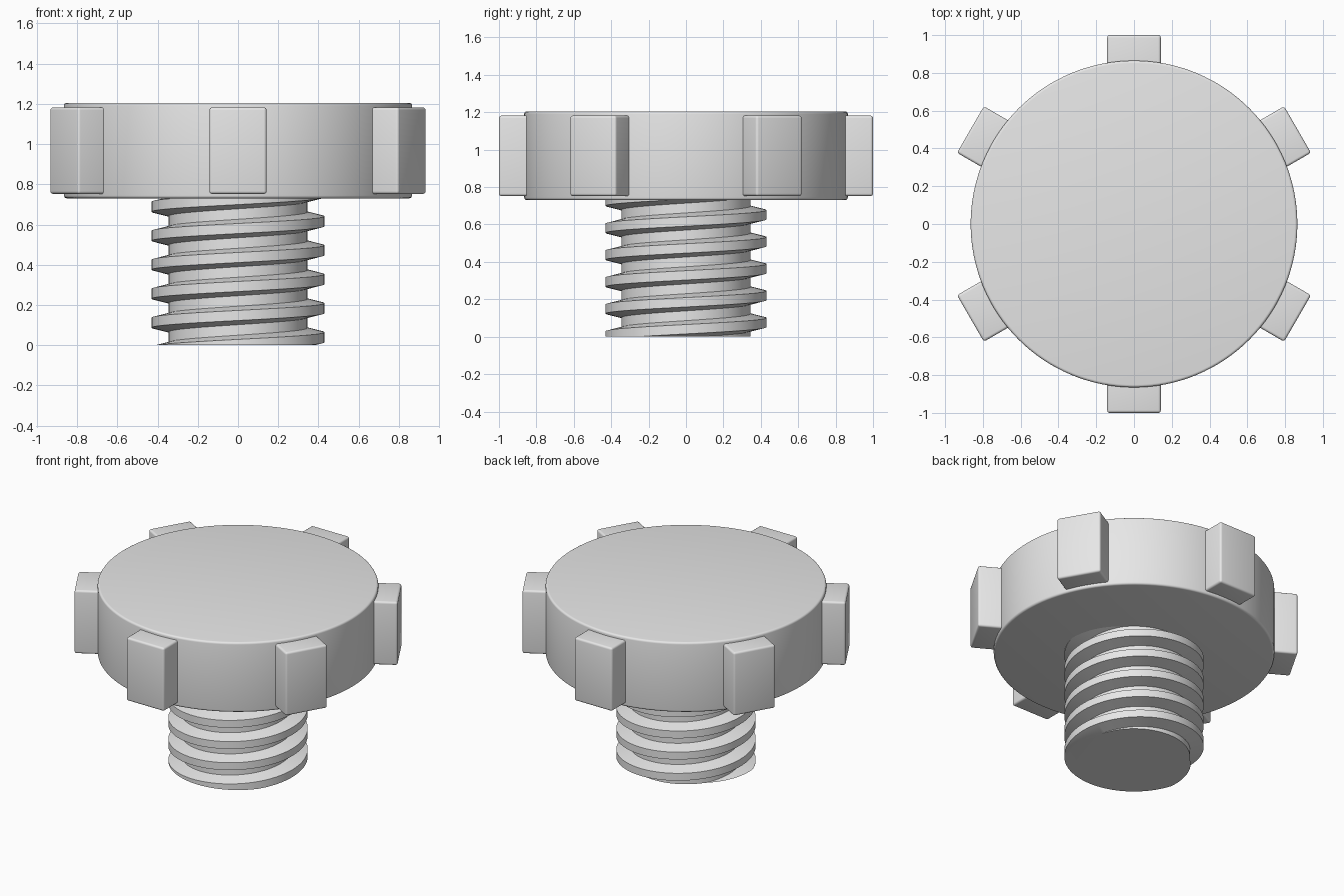
import bpy, bmesh
from math import sin, cos, pi, radians
from mathutils import Matrix, Vector

cube = bpy.data.objects.get("Cube")
if cube:
    bpy.data.objects.remove(cube, do_unlink=True)

GREY = (0.8, 0.8, 0.8, 1.0)
grey = bpy.data.materials.new("plain grey")
grey.use_nodes = True
grey.diffuse_color = GREY
grey.node_tree.nodes["Principled BSDF"].inputs["Base Color"].default_value = GREY


def finish(bm, name, bevel=0.0):
    """Turn a bmesh into a smooth-shaded object with optional rounded edges."""
    bmesh.ops.recalc_face_normals(bm, faces=bm.faces)
    if bevel:
        sharp = [e for e in bm.edges if e.calc_face_angle(0) > radians(40)]
        bmesh.ops.bevel(bm, geom=sharp, offset=bevel, segments=4,
                        profile=0.5, affect='EDGES', clamp_overlap=True)
    mesh = bpy.data.meshes.new(name)
    bm.to_mesh(mesh)
    bm.free()
    mesh.materials.append(grey)
    obj = bpy.data.objects.new(name, mesh)
    bpy.context.collection.objects.link(obj)
    bpy.ops.object.select_all(action='DESELECT')
    obj.select_set(True)
    bpy.context.view_layer.objects.active = obj
    bpy.ops.object.shade_smooth_by_angle(angle=radians(35))
    return obj


# Round head
HEAD_LOW, HEAD_HIGH = 0.73, 1.205
bm = bmesh.new()
bmesh.ops.create_cone(bm, cap_ends=True, segments=128, radius1=0.865,
                      radius2=0.865, depth=HEAD_HIGH - HEAD_LOW,
                      matrix=Matrix.Translation((0, 0, (HEAD_LOW + HEAD_HIGH) / 2)))
finish(bm, "head", 0.014)

# Six grip lugs around the rim
for k in range(6):
    bm = bmesh.new()
    bmesh.ops.create_cube(bm, size=1)
    bmesh.ops.scale(bm, vec=(0.3, 0.284, 0.43), verts=bm.verts)
    bmesh.ops.translate(bm, vec=(0.85, 0, 0.967), verts=bm.verts)
    bmesh.ops.rotate(bm, cent=(0, 0, 0), verts=bm.verts,
                     matrix=Matrix.Rotation(radians(30 + 60 * k), 3, 'Z'))
    finish(bm, f"grip_lug_{k + 1}", 0.014)

# Threaded shank: a helical ridge profile, trimmed flat at both ends
PITCH, STEPS, START = 0.144, 96, 0.04
PROFILE = [(0.345, -0.046), (0.43, -0.025), (0.43, 0.025), (0.345, 0.046)]
bm = bmesh.new()
rows = []
for i in range(-3 * STEPS, 8 * STEPS):
    a = 2 * pi * i / STEPS
    z = START + PITCH * i / STEPS
    rows.append([bm.verts.new((r * cos(a), r * sin(a), z + dz)) for r, dz in PROFILE])
for i in range(len(rows) - 1):
    low, nxt = rows[i], rows[i + 1]
    for k in range(3):
        bm.faces.new((low[k], nxt[k], nxt[k + 1], low[k + 1]))
    if i + STEPS + 1 < len(rows):
        up, up_nxt = rows[i + STEPS], rows[i + STEPS + 1]
        bm.faces.new((low[3], nxt[3], up_nxt[0], up[0]))
for height, direction in ((0.0, -1), (HEAD_LOW + 0.03, 1)):
    bmesh.ops.bisect_plane(bm, geom=bm.verts[:] + bm.edges[:] + bm.faces[:],
                           dist=1e-6, plane_co=(0, 0, height),
                           plane_no=Vector((0, 0, direction)), clear_outer=True)
bmesh.ops.holes_fill(bm, edges=[e for e in bm.edges if e.is_boundary], sides=0)
finish(bm, "threaded_shank")
